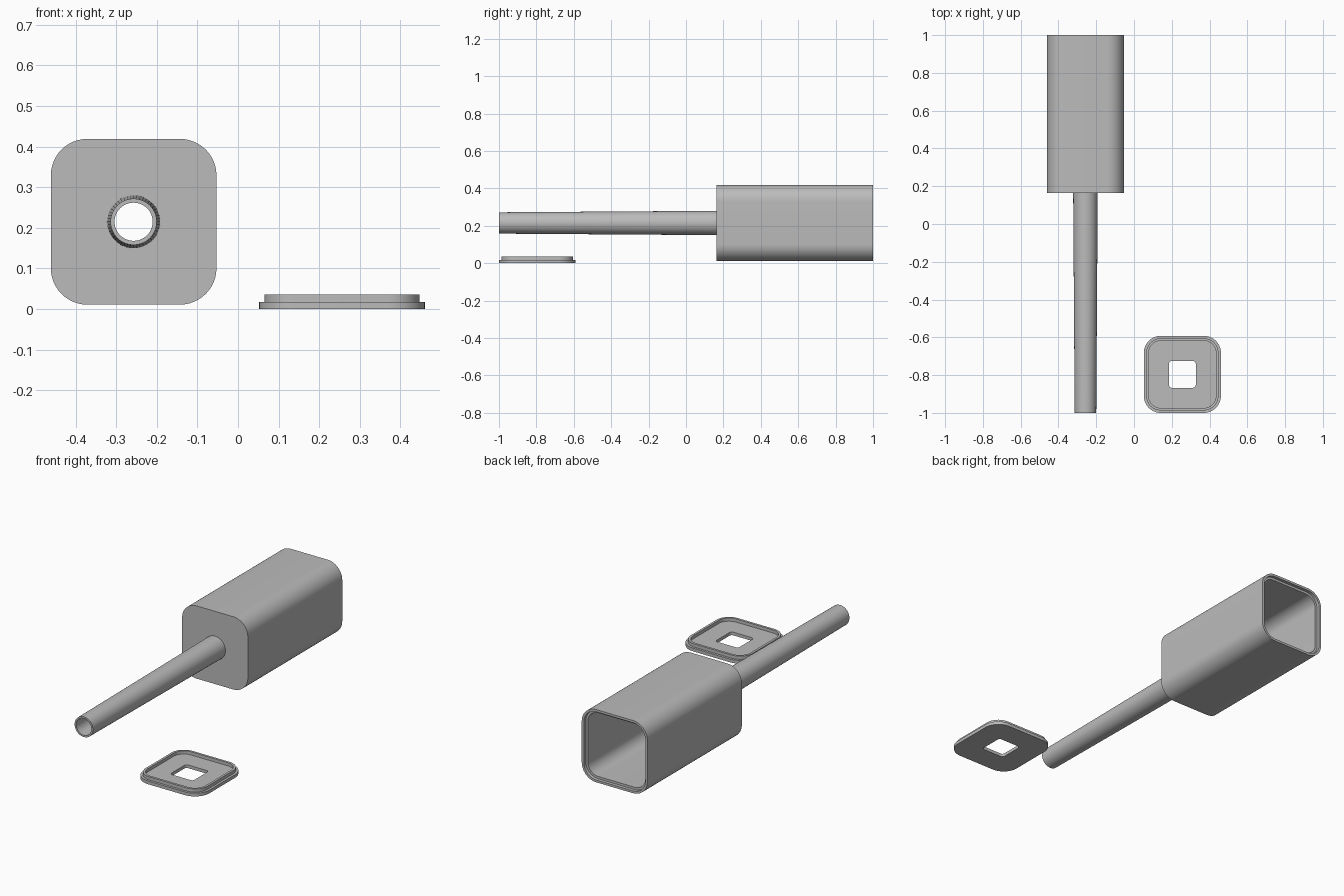
import bpy
import bmesh
from math import cos, sin, pi, radians
from mathutils import Matrix

cube = bpy.data.objects.get("Cube")
if cube:
    bpy.data.objects.remove(cube, do_unlink=True)

grey = bpy.data.materials.new("plain grey")
grey.use_nodes = True
colour = (0.5, 0.5, 0.5, 1)
grey.diffuse_color = colour
grey.node_tree.nodes["Principled BSDF"].inputs["Base Color"].default_value = colour

CORNER_STEPS = 12


def rounded_square(half, radius):
    """Outline of a square with round corners; radius == half gives a circle."""
    points = []
    for corner in range(4):
        mid = pi / 4 + corner * pi / 2
        cx = (half - radius) * (1 if cos(mid) > 0 else -1)
        cy = (half - radius) * (1 if sin(mid) > 0 else -1)
        for i in range(CORNER_STEPS + 1):
            a = corner * pi / 2 + i / CORNER_STEPS * pi / 2
            points.append((cx + radius * cos(a), cy + radius * sin(a)))
    return points


def closed_loft(name, sections, matrix):
    """Skin a closed loop of (height, half width, corner radius) sections."""
    bm = bmesh.new()
    rings = [[bm.verts.new((x, y, h)) for x, y in rounded_square(half, radius)]
             for h, half, radius in sections]
    for k, ring in enumerate(rings):
        after = rings[(k + 1) % len(rings)]
        for i in range(len(ring)):
            j = (i + 1) % len(ring)
            bm.faces.new((ring[i], ring[j], after[j], after[i]))
    bmesh.ops.remove_doubles(bm, verts=bm.verts, dist=1e-5)
    bmesh.ops.recalc_face_normals(bm, faces=bm.faces)
    bm.transform(matrix)
    mesh = bpy.data.meshes.new(name)
    bm.to_mesh(mesh)
    bm.free()
    mesh.materials.append(grey)
    obj = bpy.data.objects.new(name, mesh)
    bpy.context.collection.objects.link(obj)
    bpy.ops.object.select_all(action="DESELECT")
    obj.select_set(True)
    bpy.context.view_layer.objects.active = obj
    bpy.ops.object.shade_smooth_by_angle(angle=radians(30))
    return obj


HALF, ROUND = 0.204, 0.09
STEP = 0.013   # ledge width shared by the box rim and the lid
DEPTH = 0.018  # ledge depth
along_y = Matrix.Translation((-0.257, 0, 0.215)) @ Matrix.Rotation(-pi / 2, 4, "X")

# Hollow box, open at the back with a stepped rim, and a hole for the tube
closed_loft("box", [
    (0.163, 0.055, 0.055),
    (0.163, HALF, ROUND),
    (1.0, HALF, ROUND),
    (1.0, HALF - STEP, ROUND - STEP),
    (1.0 - DEPTH, HALF - STEP, ROUND - STEP),
    (1.0 - DEPTH, HALF - 2 * STEP, ROUND - 2 * STEP),
    (0.185, HALF - 2 * STEP, ROUND - 2 * STEP),
    (0.185, 0.055, 0.055),
], along_y)

# Slightly tapered hollow tube opening into the box
closed_loft("tube", [
    (-1.0, 0.047, 0.047),
    (-1.0, 0.057, 0.057),
    (0.163, 0.065, 0.065),
    (0.185, 0.065, 0.065),
    (0.185, 0.047, 0.047),
], along_y)

# Loose lid with a raised lip and a square opening
closed_loft("lid", [
    (0, 0.071, 0.015),
    (0, HALF, ROUND),
    (DEPTH, HALF, ROUND),
    (DEPTH, HALF - STEP, ROUND - STEP),
    (2 * DEPTH, HALF - STEP, ROUND - STEP),
    (2 * DEPTH, HALF - 2 * STEP, ROUND - 2 * STEP),
    (DEPTH, HALF - 2 * STEP, ROUND - 2 * STEP),
    (DEPTH, 0.071, 0.015),
], Matrix.Translation((0.256, -0.796, 0)))
